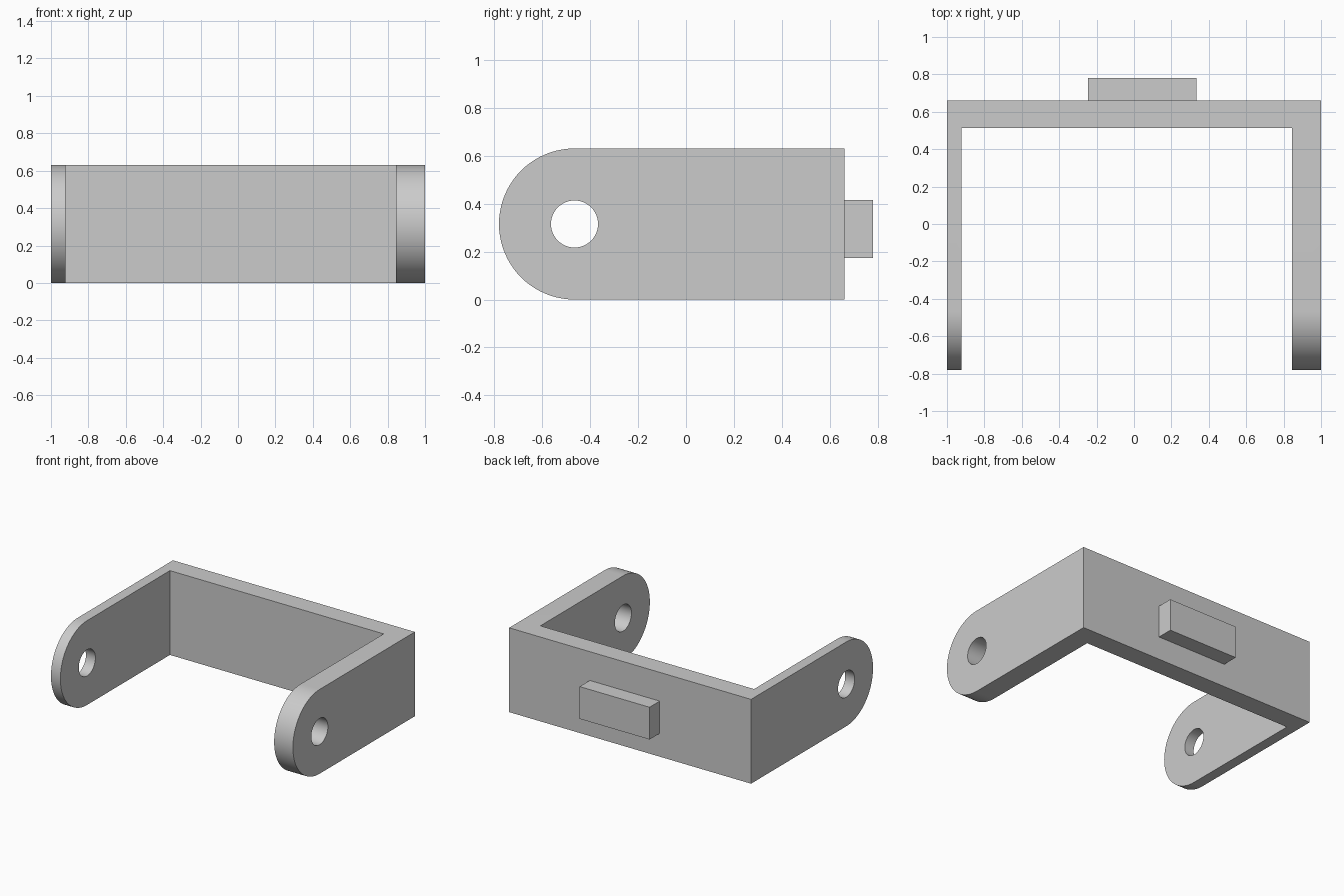
import bpy, bmesh, math

if "Cube" in bpy.data.objects:
    bpy.data.objects.remove(bpy.data.objects["Cube"], do_unlink=True)

HEIGHT = 0.63
RADIUS = HEIGHT / 2
PIVOT_Y = -0.465
BACK = 0.66

grey = bpy.data.materials.new("light grey")
grey.use_nodes = True
colour = (0.6, 0.6, 0.6, 1)
grey.diffuse_color = colour
grey.node_tree.nodes["Principled BSDF"].inputs["Base Color"].default_value = colour


def prism(name, outline, x0, x1):
    """Extrude a (y, z) outline along x."""
    bm = bmesh.new()
    face = bm.faces.new([bm.verts.new((x0, y, z)) for y, z in outline])
    side = bmesh.ops.extrude_face_region(bm, geom=[face])["geom"]
    moved = [v for v in side if isinstance(v, bmesh.types.BMVert)]
    bmesh.ops.translate(bm, verts=moved, vec=(x1 - x0, 0, 0))
    bmesh.ops.recalc_face_normals(bm, faces=bm.faces)
    mesh = bpy.data.meshes.new(name)
    bm.to_mesh(mesh)
    bm.free()
    mesh.materials.append(grey)
    obj = bpy.data.objects.new(name, mesh)
    bpy.context.collection.objects.link(obj)
    return obj


def arc(radius, start, end, steps):
    return [(PIVOT_Y + radius * math.cos(start + (end - start) * i / steps),
             RADIUS + radius * math.sin(start + (end - start) * i / steps))
            for i in range(steps + 1)]


def rect(y0, y1, z0, z1):
    return [(y0, z0), (y1, z0), (y1, z1), (y0, z1)]


def cut(target, cutter):
    """Subtract a helper solid, then discard it."""
    cutter.hide_render = True
    mod = target.modifiers.new("cut", "BOOLEAN")
    mod.operation = "DIFFERENCE"
    mod.solver = "EXACT"
    mod.object = cutter
    bpy.context.view_layer.objects.active = target
    bpy.ops.object.modifier_apply(modifier=mod.name)
    bpy.data.objects.remove(cutter, do_unlink=True)


# Bracket: rounded side profile across the full width
outline = arc(RADIUS, math.pi / 2, 1.5 * math.pi, 40) + [(BACK, 0), (BACK, HEIGHT)]
bracket = prism("bracket", outline, -1, 1)

# Open space between the thin right arm and the thick left arm
cut(bracket, prism("opening_cutter", rect(-1, 0.513, -0.2, 0.9), -0.922, 0.845))

# Pivot holes through both arms
cut(bracket, prism("hole_cutter", arc(0.098, 0, math.tau, 48)[:-1], -1.2, 1.2))

# Mounting tab on the back wall
tab = prism("back_tab", rect(BACK, 0.78, 0.174, 0.415), -0.245, 0.333)

# Smooth the curved rims, keep the edges crisp
bpy.ops.object.select_all(action="DESELECT")
bracket.select_set(True)
bpy.context.view_layer.objects.active = bracket
bpy.ops.object.shade_smooth_by_angle(angle=math.radians(30))
